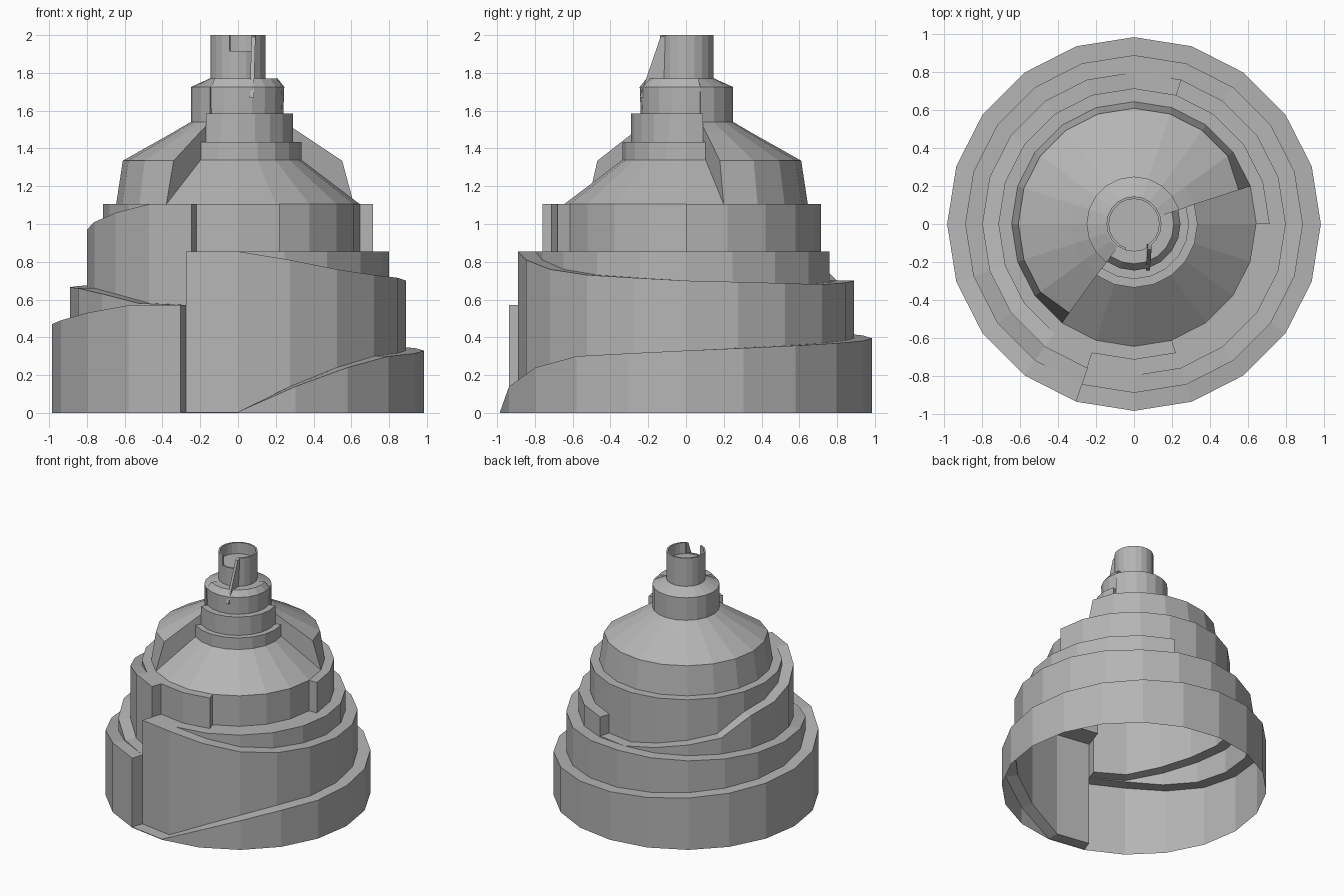
import bpy, bmesh
from math import sin, cos, radians

if "Cube" in bpy.data.objects:
    bpy.data.objects.remove(bpy.data.objects["Cube"])

EPS = 0.01
# Step heights around the tower: (degrees, z); a repeated angle is a vertical step
TIERS = [
    (0.985, [(-108, 0.005), (-90, 0.005), (-72, .14), (-54, .24), (-36, .30), (0, .33), (90, .395),
             (180, .47), (198, .49), (216, .53), (234, .57), (252, .57)]),
    (0.89, [(-108, .855), (-90, .855), (-72, .81), (-54, .76), (-36, .73), (0, .70), (54, .68),
            (90, .70), (180, .665), (198, .66), (216, .63), (234, .58), (252, .57)]),
    (0.80, [(-108, .855), (72, .855), (72, .70), (90, .70), (144, .81), (162, .94), (180, .97),
            (198, 1.01), (216, 1.06), (234, 1.105), (252, 1.105)]),
    (0.715, [(-108, 1.105), (-72, 1.105), (-72, .855), (0, .855), (0, 1.105), (252, 1.105)]),
    (0.645, [(-108, 1.105), (252, 1.105)]),
]
# Upper profiles (r, z): stepped at the front, high shoulder at the back
FRONT = [(.645, 1.105), (.335, 1.34), (.335, 1.435), (.29, 1.435), (.29, 1.585),
         (.24, 1.585), (.245, 1.725), (.21, 1.77), (.145, 1.77)]
BACK = [(.335, 1.49), (.335, 1.49), (.29, 1.517), (.29, 1.517),
        (.25, 1.54), (.25, 1.725), (.15, 1.77), (.145, 1.77)]

# Plain mid-grey finish
grey = bpy.data.materials.new("mid_grey")
grey.diffuse_color = (0.46, 0.46, 0.46, 1)
grey.use_nodes = True
grey.node_tree.nodes["Principled BSDF"].inputs["Base Color"].default_value = grey.diffuse_color


def height(keys, a):
    for (a0, z0), (a1, z1) in zip(keys, keys[1:]):
        if a0 <= a <= a1 and a1 > a0:
            return z0 + (z1 - z0) * (a - a0) / (a1 - a0)
    return keys[-1][1]


def section(a):
    """Radial section of the shell at angle a, from the foot to the axis."""
    pts = [(TIERS[0][0], 0.0)]
    z = 0.0
    for r, keys in TIERS:
        pts.append((r, z))
        z = height(keys, a)
        pts.append((r, z))
    if a > 234 or a < 18:
        pts += FRONT
    else:                                    # shoulder draws in at both ends
        pts += [(.58 if a < 19 or a > 233 else .61, 1.335)] + BACK
    rim = 1.915 if a < -54 else 2.0          # slot in the neck
    return pts + [(.145, rim), (.132, rim), (.132, 1.91), (0, 1.91)]


def make_object(name, bm):
    me = bpy.data.meshes.new(name)
    bm.to_mesh(me)
    bm.free()
    me.materials.append(grey)
    ob = bpy.data.objects.new(name, me)
    bpy.context.collection.objects.link(ob)
    return ob


# Spiral stepped tower shell, 20 sides
bm = bmesh.new()
columns = []
for i in range(21):
    deg = -108 + 18 * i
    for side in (-EPS, EPS):
        a = deg + side
        if a < -108 or a > 252:
            continue
        t = radians(deg)
        columns.append([bm.verts.new((r * cos(t), r * sin(t), z)) for r, z in section(a)])
for c, d in zip(columns, columns[1:] + columns[:1]):
    for j in range(len(c) - 1):
        bm.faces.new((c[j], d[j], d[j + 1], c[j + 1]))
bmesh.ops.remove_doubles(bm, verts=bm.verts, dist=0.002)
bmesh.ops.dissolve_degenerate(bm, edges=bm.edges, dist=0.0001)
make_object("spiral_tower", bm)

# Slanted fin beside the neck slot
bm = bmesh.new()
outline = [(-.105, 2.0), (-.135, 1.99), (-.245, 1.67), (-.105, 1.67)]
left = [bm.verts.new((.062 + .03 * (z - 1.67), y, z)) for y, z in outline]
right = [bm.verts.new((.083 + .03 * (z - 1.67), y, z)) for y, z in outline]
bm.faces.new(left)
bm.faces.new(right[::-1])
for k in range(4):
    n = (k + 1) % 4
    bm.faces.new((left[n], left[k], right[k], right[n]))
bmesh.ops.recalc_face_normals(bm, faces=bm.faces)
make_object("neck_fin", bm)
